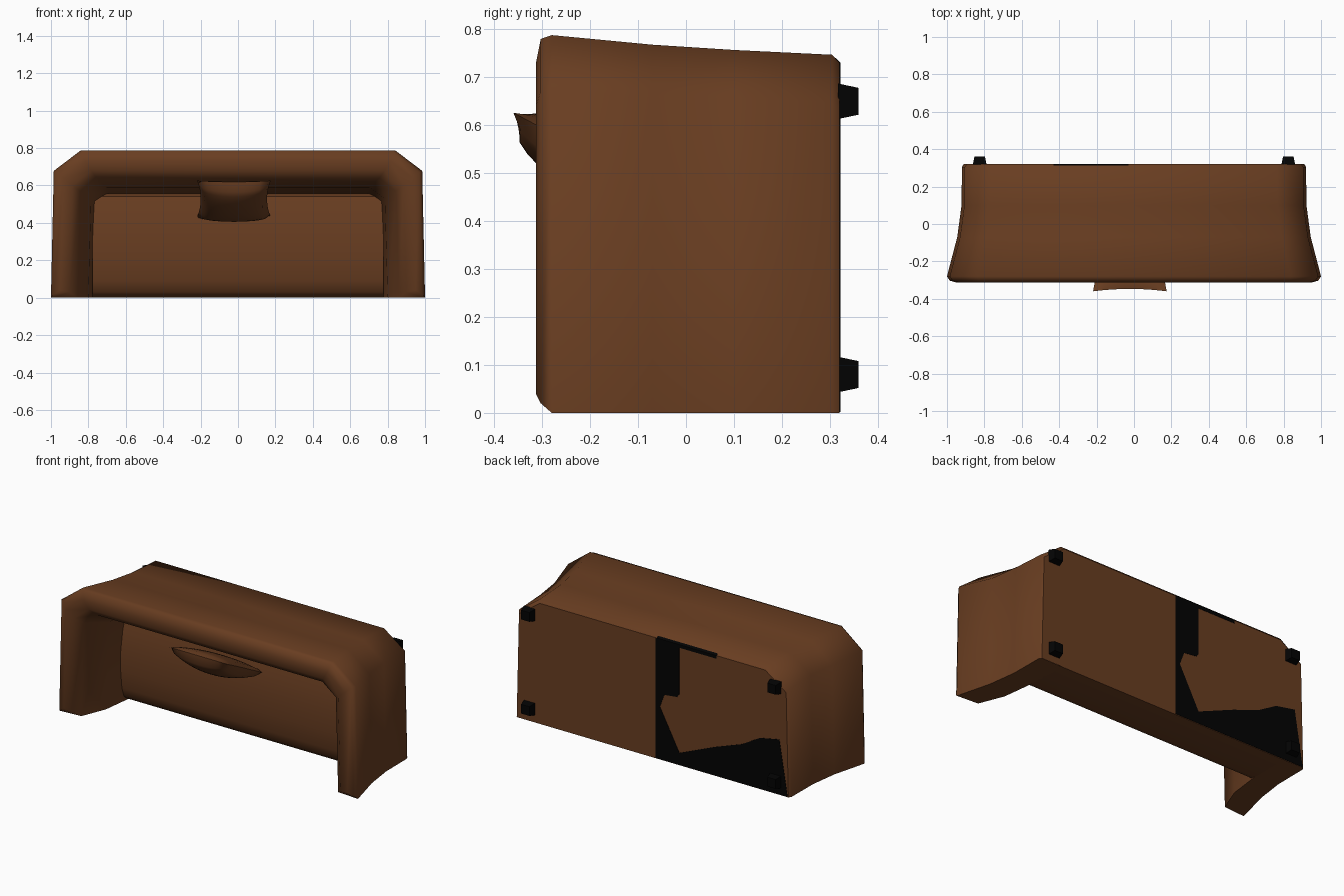
import bpy, bmesh, math
from mathutils import Vector

if "Cube" in bpy.data.objects:
    bpy.data.objects.remove(bpy.data.objects["Cube"])


def mat(name, rgb):
    m = bpy.data.materials.new(name)
    m.diffuse_color = (*rgb, 1)
    m.use_nodes = True
    m.node_tree.nodes["Principled BSDF"].inputs["Base Color"].default_value = m.diffuse_color
    return m


BROWN = mat("brown leather", (0.14, 0.047, 0.015))
BLACK = mat("black", (0.001, 0.001, 0.001))


def finish(bm, name, material, angle=60):
    bmesh.ops.recalc_face_normals(bm, faces=bm.faces)
    me = bpy.data.meshes.new(name)
    bm.to_mesh(me)
    bm.free()
    ob = bpy.data.objects.new(name, me)
    bpy.context.collection.objects.link(ob)
    me.materials.append(material)
    bpy.ops.object.select_all(action='DESELECT')
    bpy.context.view_layer.objects.active = ob
    ob.select_set(True)
    if angle:
        bpy.ops.object.shade_smooth_by_angle(angle=math.radians(angle))
    return ob


def prism(rings, name, material, angle=0):
    """Closed prism from two matching rings of points."""
    bm = bmesh.new()
    a, b = [[bm.verts.new(p) for p in ring] for ring in rings]
    bm.faces.new(a)
    bm.faces.new(b)
    n = len(a)
    for i in range(n):
        bm.faces.new((a[i], a[(i + 1) % n], b[(i + 1) % n], b[i]))
    return finish(bm, name, material, angle)


# Back and arms: arch-shaped rings swept from the base, over the rim, down inside
# y, half width, top height, bottom height, corner cut x, corner cut z
RINGS = [
    (0.32, 0.91, 0.730, 0.0, 0.14, 0.10),
    (0.305, 0.92, 0.747, 0.0, 0.14, 0.10),
    (0.10, 0.922, 0.757, 0.0, 0.14, 0.10),
    (-0.07, 0.945, 0.768, 0.0, 0.14, 0.11),
    (-0.28, 1.0, 0.788, 0.0, 0.145, 0.11),
    (-0.303, 0.985, 0.780, 0.02, 0.14, 0.11),
    (-0.313, 0.95, 0.730, 0.04, 0.12, 0.09),
    (-0.306, 0.90, 0.680, 0.03, 0.10, 0.08),
    (-0.27, 0.86, 0.640, 0.0, 0.09, 0.07),
    (-0.12, 0.80, 0.590, 0.0, 0.08, 0.06),
    (0.12, 0.77, 0.555, 0.0, 0.07, 0.05),
    (0.319, 0.77, 0.550, 0.0, 0.07, 0.05),
]
bm = bmesh.new()
rows = []
for y, a, zt, zb, cx, cz in RINGS:
    t = a - 0.015
    arch = [(-a, zb), (-t, zt - cz), (cx - t, zt), (t - cx, zt), (t, zt - cz), (a, zb)]
    rows.append([bm.verts.new((x, y, z)) for x, z in arch])
for r, s in zip(rows, rows[1:]):
    for i in range(5):
        bm.faces.new((r[i], r[i + 1], s[i + 1], s[i]))
flat = [bm.faces.new(rows[0])]
for k in (0, 5):
    # arm ends: flat floor plus rounded toe
    flat.append(bm.faces.new([rows[j][k] for j in (0, 1, 2, 3, 4, 8, 9, 10, 11)]))
    bm.faces.new([rows[j][k] for j in (4, 5, 7, 8)])
    bm.faces.new([rows[j][k] for j in (5, 6, 7)])
for f in flat:
    for e in f.edges:
        e.smooth = False
finish(bm, "back_and_arms", BROWN)

# Seat block with a domed cushion top and rolled front edge
prof = [(0.318, 0.0), (0.08, 0.0), (0.045, 0.01), (0.02, 0.03), (0.0, 0.09), (-0.012, 0.2),
        (-0.012, 0.32), (0.0, 0.44), (0.025, 0.54), (0.05, 0.556), (0.318, 0.556)]
prism([[(x, y, z) for y, z in prof] for x in (-0.778, 0.778)], "seat", BROWN, 40)

# Throw pillow leaning on the back, fuller at the front
N = 14
O, U = Vector((-0.022, -0.175, 0.528)), Vector((0.197, 0, 0))
V = Vector((0, -0.185, 0.098))
W = Vector((0, -V.z, V.y)).normalized()
bm = bmesh.new()
for thick in (-0.035, 0.085):
    grid = []
    for j in range(N + 1):
        row = []
        for i in range(N + 1):
            u, v = 2 * i / N - 1, 2 * j / N - 1
            pu = u * (1 - 0.10 * (1 - v * v) * abs(u))
            pv = v * (1 - 0.07 * (1 - u * u) * abs(v))
            h = thick * ((1 - u * u) * (1 - v * v)) ** 0.42
            row.append(bm.verts.new(O + U * pu + V * pv + W * h))
        grid.append(row)
    for j in range(N):
        for i in range(N):
            bm.faces.new((grid[j][i], grid[j][i + 1], grid[j + 1][i + 1], grid[j + 1][i]))
bmesh.ops.remove_doubles(bm, verts=bm.verts, dist=0.0005)
finish(bm, "throw_pillow", BROWN, 50)

# Four tapered feet
for sx in (-1, 1):
    for zc in (0.08, 0.65):
        rings = [[(sx * 0.825 + i * h, y, zc + k * h) for i, k in
                  ((-1, -1), (1, -1), (1, 1), (-1, 1))]
                 for y, h in ((0.317, 0.037), (0.36, 0.028))]
        prism(rings, "foot", BLACK)

# Black lining patch on the underside
patch = [(-0.02, 0.002), (-0.02, 0.728), (-0.18, 0.728), (-0.18, 0.43), (-0.165, 0.41),
         (-0.08, 0.40), (-0.05, 0.32), (-0.18, 0.075), (-0.42, 0.175), (-0.60, 0.24),
         (-0.72, 0.31), (-0.85, 0.335), (-0.905, 0.002)]
prism([[(x, y, z) for x, z in patch] for y in (0.318, 0.322)], "lining_patch", BLACK)

# Folded lining strip along the upper edge
prism([[(x, 0.322, 0.712), (x, 0.322, 0.731), (x, 0.312, 0.741), (x, 0.314, 0.712)]
       for x in (-0.03, -0.43)], "lining_strip", BLACK)
